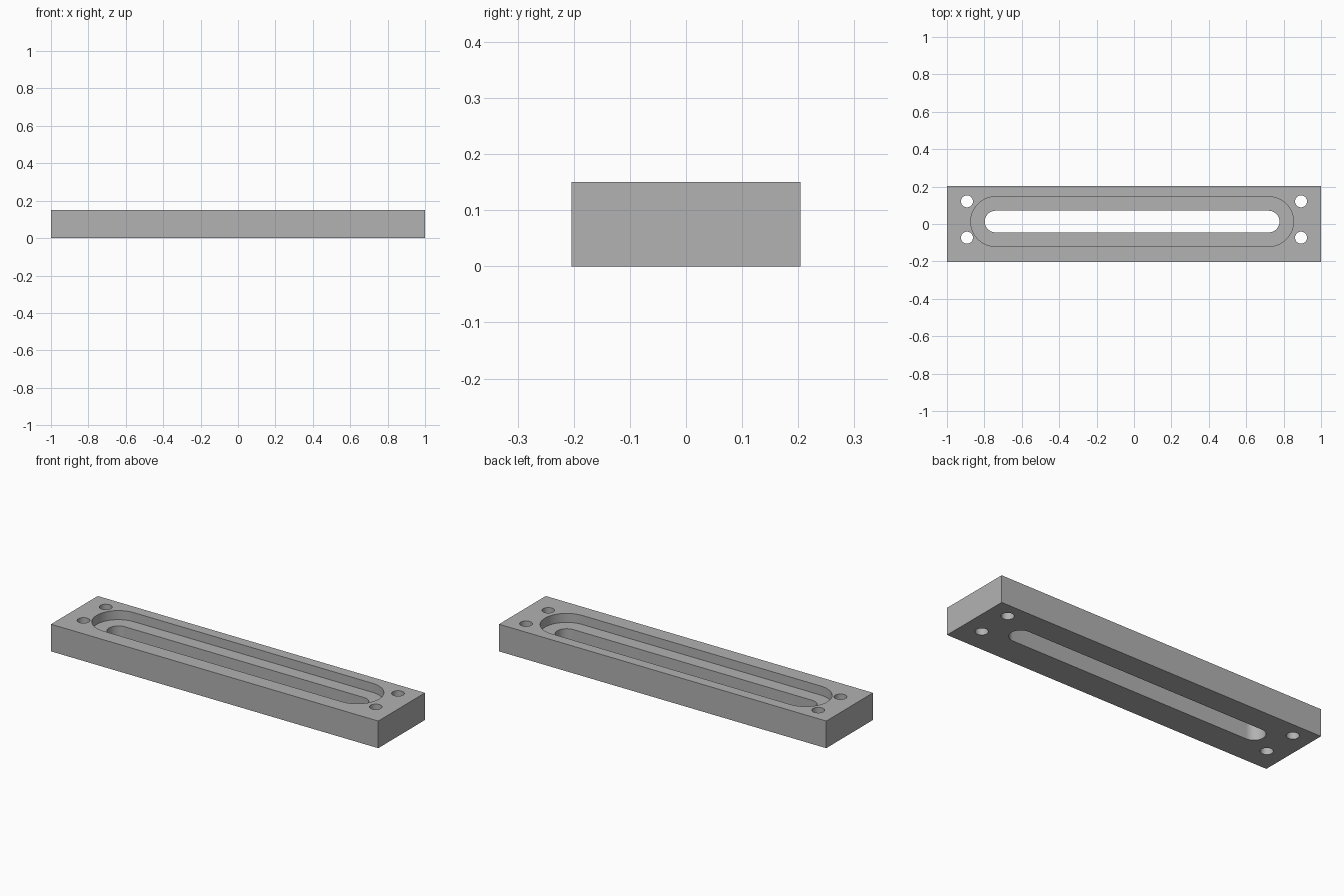
import bpy
import bmesh
from math import cos, sin, pi, radians

cube = bpy.data.objects.get("Cube")
if cube:
    bpy.data.objects.remove(cube, do_unlink=True)

WIDTH, DEPTH, HEIGHT = 2.0, 0.408, 0.15
SLOT_X, SLOT_Y, SLOT_HALF = -0.01, 0.013, 0.73
HOLE_Y = 0.024

grey = bpy.data.materials.new("plain grey")
grey.use_nodes = True
grey.diffuse_color = (0.447, 0.447, 0.447, 1)
grey.node_tree.nodes["Principled BSDF"].inputs["Base Color"].default_value = grey.diffuse_color


def prism(name, outline, z0, z1):
    """Extrude a flat outline from z0 to z1."""
    bm = bmesh.new()
    face = bm.faces.new([bm.verts.new((x, y, z0)) for x, y in outline])
    top = bmesh.ops.extrude_face_region(bm, geom=[face])["geom"]
    bmesh.ops.translate(bm, vec=(0, 0, z1 - z0),
                        verts=[v for v in top if isinstance(v, bmesh.types.BMVert)])
    bmesh.ops.recalc_face_normals(bm, faces=bm.faces)
    mesh = bpy.data.meshes.new(name)
    bm.to_mesh(mesh)
    bm.free()
    obj = bpy.data.objects.new(name, mesh)
    bpy.context.collection.objects.link(obj)
    mesh.materials.append(grey)
    return obj


def rounded_outline(x, y, radius, half=0, steps=24):
    """A circle, or a slot with round ends when half is above zero."""
    points = []
    for side in (1, -1):
        for i in range(steps + (1 if half else 0)):
            a = -pi / 2 + pi * i / steps
            points.append((x + side * (half + radius * cos(a)),
                           y + side * radius * sin(a)))
    return points


# Rectangular plate
w, d = WIDTH / 2, DEPTH / 2
plate = prism("slotted_plate", [(-w, -d), (w, -d), (w, d), (-w, d)], 0, HEIGHT)

# Recess from above, slot right through, four corner holes
cutters = [
    prism("recess_cutter", rounded_outline(SLOT_X, SLOT_Y, 0.133, SLOT_HALF), 0.1, 0.3),
    prism("slot_cutter", rounded_outline(SLOT_X, SLOT_Y, 0.058, SLOT_HALF), -0.1, 0.3),
]
for x in (-0.893, 0.893):
    for dy in (-0.097, 0.097):
        cutters.append(prism("hole_cutter", rounded_outline(x, HOLE_Y + dy, 0.032), -0.1, 0.3))

bpy.ops.object.select_all(action="DESELECT")
bpy.context.view_layer.objects.active = plate
plate.select_set(True)
for cutter in cutters:
    cut = plate.modifiers.new(cutter.name, "BOOLEAN")
    cut.operation = "DIFFERENCE"
    cut.solver = "EXACT"
    cut.object = cutter
    bpy.ops.object.modifier_apply(modifier=cut.name)
    bpy.data.objects.remove(cutter, do_unlink=True)

bpy.ops.object.shade_smooth_by_angle(angle=radians(30))
